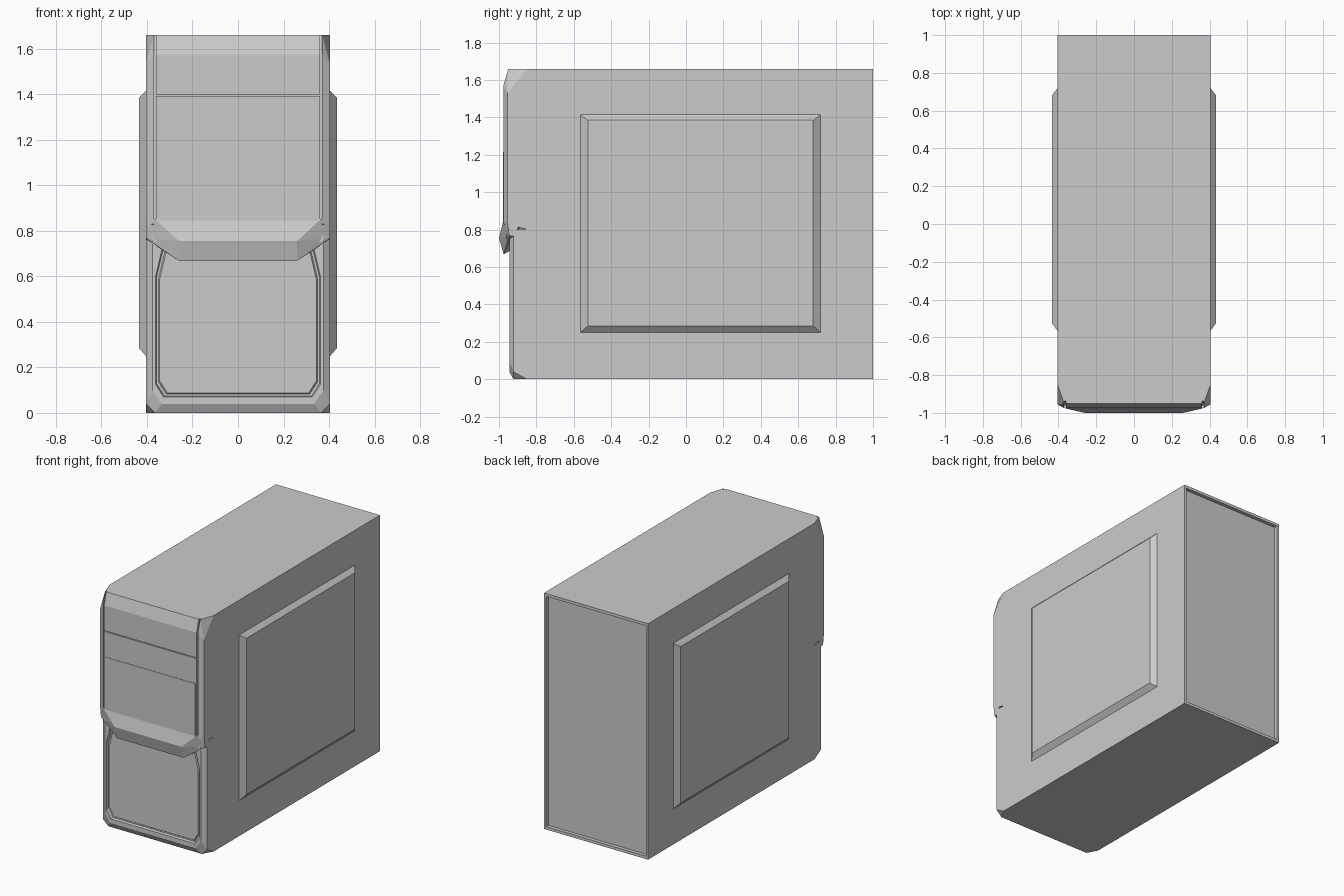
import bpy, bmesh, math

if "Cube" in bpy.data.objects:
    bpy.data.objects.remove(bpy.data.objects["Cube"])


def finish(name, bm):
    bmesh.ops.remove_doubles(bm, verts=bm.verts, dist=1e-5)
    bmesh.ops.recalc_face_normals(bm, faces=bm.faces)
    me = bpy.data.meshes.new(name)
    bm.to_mesh(me)
    bm.free()
    ob = bpy.data.objects.new(name, me)
    bpy.context.collection.objects.link(ob)
    return ob


def hull(name, pts, mirror=True):
    """Convex solid around points, mirrored across x = 0 by default."""
    bm = bmesh.new()
    sides = (1, -1) if mirror else (1,)
    verts = [bm.verts.new((s * x, y, z)) for x, y, z in pts for s in sides]
    res = bmesh.ops.convex_hull(bm, input=verts)
    loose = [v for v in bm.verts if not v.link_faces]
    bmesh.ops.delete(bm, geom=loose, context='VERTS')
    bmesh.ops.dissolve_limit(bm, angle_limit=math.radians(1),
                             verts=bm.verts, edges=bm.edges)
    return finish(name, bm)


def slab(name, x, profile):
    """Extrude a convex (y, z) profile from -x to x."""
    return hull(name, [(x, y, z) for y, z in profile])


def loft(name, rings, start_cap=False):
    """Skin matching loops of points and cap the last one."""
    bm = bmesh.new()
    loops = [[bm.verts.new(p) for p in r] for r in rings]
    n = len(loops[0])
    for a, b in zip(loops, loops[1:]):
        for i in range(n):
            j = (i + 1) % n
            bm.faces.new((a[i], a[j], b[j], b[i]))
    bm.faces.new(loops[-1])
    if start_cap:
        bm.faces.new(loops[0])
    bmesh.ops.dissolve_degenerate(bm, dist=1e-5, edges=bm.edges)
    return finish(name, bm)


def rect(x, y, z0, z1):
    return [(-x, y, z0), (x, y, z0), (x, y, z1), (-x, y, z1)]


def octagon(x, y, z0, z1, low=(0, 0), high=(0, 0)):
    (a, b), (c, d) = low, high
    half = [(x - a, z0), (x, z0 + b), (x, z1 - d), (x - c, z1)]
    return [(u, y, v) for u, v in half] + [(-u, y, v) for u, v in half[::-1]]


# Main case with recessed back
loft("case_body", [rect(.405, -.85, 0, 1.66), rect(.405, 1, 0, 1.66),
                   rect(.388, 1, .02, 1.64), rect(.388, .975, .02, 1.64)])

# Raised side panels
for s, side in ((1, "right"), (-1, "left")):
    outer = [(s * .405, y, z) for y, z in
             ((-.565, .25), (.72, .25), (.72, 1.415), (-.565, 1.415))]
    inner = [(s * .435, y, z) for y, z in
             ((-.525, .285), (.68, .285), (.68, 1.385), (-.525, 1.385))]
    loft("side_panel_" + side, [outer, inner])

# Upper front: core, side rails and separate covers with narrow gaps
slab("upper_front_core", .375, [(-.85, .75), (-.85, 1.66), (-.938, 1.66),
                                (-.96, 1.575), (-.96, .75)])
for s, side in ((1, "right"), (-1, "left")):
    pts = [(.37, -.85, 1.66), (.37, -.95, 1.66), (.37, -.975, 1.575),
           (.37, -.975, .83), (.37, -.85, .8), (.405, -.85, 1.66),
           (.405, -.955, 1.53), (.405, -.955, .83), (.405, -.85, .8)]
    hull("front_rail_" + side, [(s * x, y, z) for x, y, z in pts], False)
slab("top_cover", .36, [(-.90, 1.66), (-.95, 1.66), (-.975, 1.575),
                        (-.975, 1.398), (-.95, 1.398)])
slab("drive_bay_cover", .36, [(-.95, 1.392), (-.975, 1.392),
                              (-.975, .83), (-.95, .83)])
slab("drive_door", .352, [(-.97, 1.215), (-.978, 1.215),
                          (-.978, .845), (-.97, .845)])

# Protruding lip across the middle
hull("front_lip", [(.365, -.976, .852), (.405, -.956, .852), (.26, -1, .755),
                   (.26, -.975, .668), (.26, -.935, .69), (.405, -.945, .768),
                   (.405, -.92, .765), (.405, -.88, .85), (.26, -.88, .74)])

# Lower front: chamfered frame and inset panel
lo, hi = (.035, .055), (.033, .14)
loft("lower_front", [
    octagon(.405, -.85, 0, .8),
    octagon(.405, -.922, 0, .8, (.04, .04)),
    octagon(.375, -.945, .04, .79, (.04, .06), (.01, .05)),
    octagon(.362, -.945, .07, .74, lo, hi),
    octagon(.358, -.927, .074, .736, lo, hi),
    octagon(.350, -.927, .082, .728, lo, hi),
    octagon(.345, -.935, .087, .723, lo, hi)])
